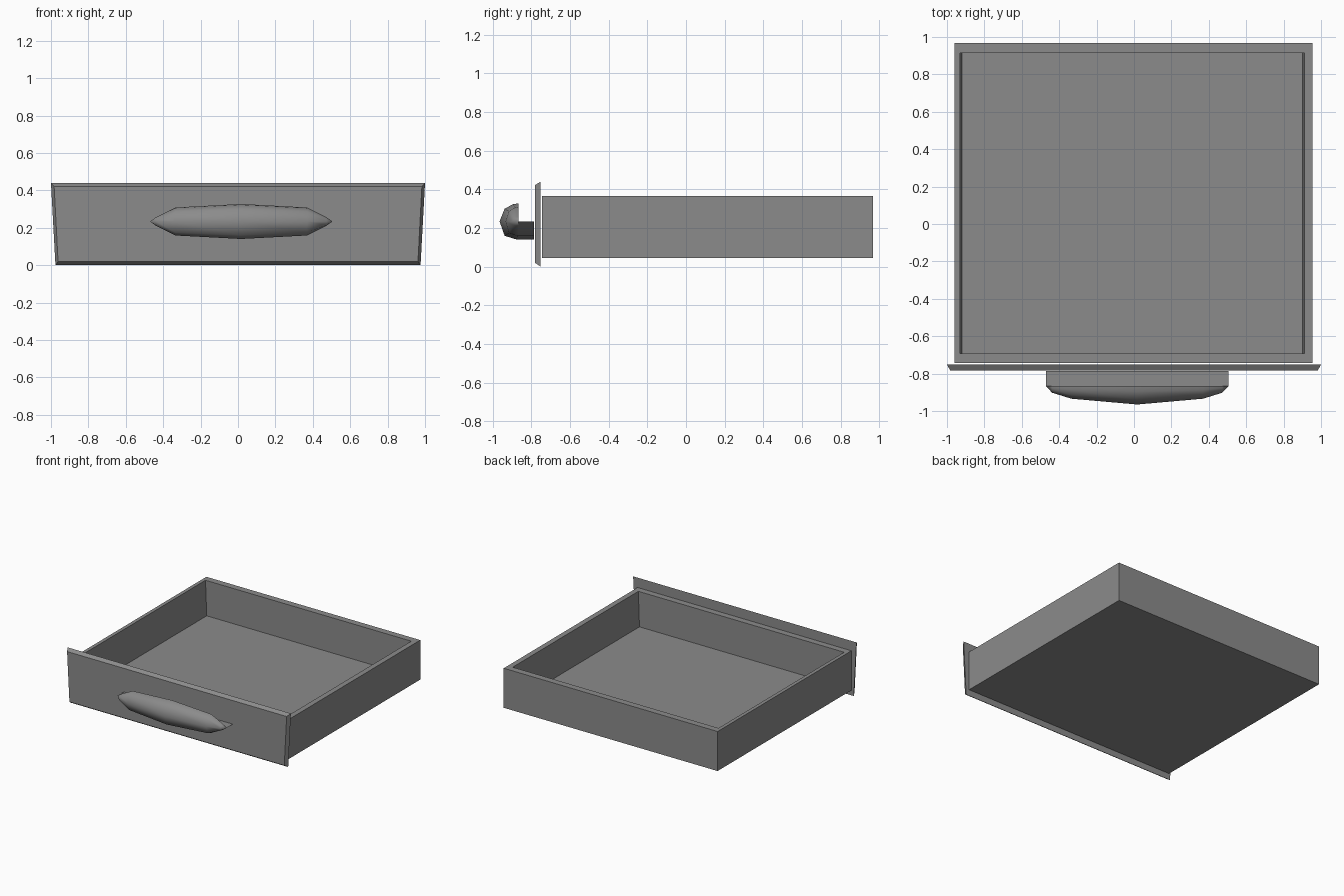
import bpy
import bmesh

cube = bpy.data.objects.get("Cube")
if cube:
    bpy.data.objects.remove(cube, do_unlink=True)

# Single plain grey finish
grey = bpy.data.materials.new("drawer_grey")
grey.use_nodes = True
grey.diffuse_color = (0.26, 0.26, 0.26, 1)
grey.node_tree.nodes["Principled BSDF"].inputs["Base Color"].default_value = (0.26, 0.26, 0.26, 1)


def loft(name, rings, smooth_angle=None):
    """Skin a stack of matching closed rings and cap both ends."""
    bm = bmesh.new()
    loops = [[bm.verts.new(p) for p in ring] for ring in rings]
    n = len(loops[0])
    for a, b in zip(loops, loops[1:]):
        for i in range(n):
            j = (i + 1) % n
            bm.faces.new((a[i], a[j], b[j], b[i]))
    bm.faces.new(loops[0])
    bm.faces.new(loops[-1])
    bmesh.ops.remove_doubles(bm, verts=bm.verts, dist=0.0005)
    bmesh.ops.recalc_face_normals(bm, faces=bm.faces)
    mesh = bpy.data.meshes.new(name)
    bm.to_mesh(mesh)
    bm.free()
    mesh.materials.append(grey)
    obj = bpy.data.objects.new(name, mesh)
    bpy.context.collection.objects.link(obj)
    if smooth_angle:
        bpy.ops.object.select_all(action="DESELECT")
        obj.select_set(True)
        bpy.context.view_layer.objects.active = obj
        bpy.ops.object.shade_smooth_by_angle(angle=smooth_angle)
    return obj


def flat_rect(x0, x1, y0, y1, z):
    return [(x0, y0, z), (x1, y0, z), (x1, y1, z), (x0, y1, z)]


# Open tray: outer walls, rim, then down to the inner floor
outer = (-0.96, 0.955, -0.744, 0.967)
loft("drawer_box", [
    flat_rect(*outer, 0.045),
    flat_rect(*outer, 0.365),
    flat_rect(-0.931, 0.912, -0.693, 0.914, 0.365),
    flat_rect(-0.92, 0.902, -0.693, 0.914, 0.08),
])


# Front panel: slightly tapered board with a chamfered border
def panel_ring(top, bottom, z0, z1, y):
    return [(-bottom, y, z0), (bottom, y, z0), (top, y, z1), (-top, y, z1)]


loft("front_panel", [
    panel_ring(1.0, 0.976, 0.0, 0.44, -0.752),
    panel_ring(0.983, 0.962, 0.02, 0.422, -0.782),
])

# Handle: sections along x as (offset, height scale, depth)
MID_X, MID_Z, BACK_Y, HALF_H = 0.017, 0.234, -0.867, 0.0935
half = [(0, 1, 0.098), (0.352, 0.8, 0.067), (0.455, 0.25, 0.035), (0.4875, 0, 0)]
stations = [(-x, h, d) for x, h, d in reversed(half[1:])] + half
profile = [(0, 1), (0.3, 0.95), (0.73, 0.7), (1, 0), (0.73, -0.8), (0.1, -1), (0, -1)]


def dome_ring(x, h, d):
    return [(MID_X + x, BACK_Y - d * u, MID_Z + HALF_H * h * v) for u, v in profile]


# Rounded grip; the end rings collapse to points
grip_rings = [dome_ring(*s) for s in stations]
tips = [grip_rings[0][0], grip_rings[-1][0]]


def pointed_grip():
    bm = bmesh.new()
    loops = [[bm.verts.new(p) for p in r] for r in grip_rings[1:-1]]
    n = len(profile)
    for a, b in zip(loops, loops[1:]):
        for i in range(n):
            bm.faces.new((a[i], a[(i + 1) % n], b[(i + 1) % n], b[i]))
    for tip, loop in zip(tips, (loops[0], loops[-1])):
        v = bm.verts.new(tip)
        for i in range(n):
            bm.faces.new((v, loop[i], loop[(i + 1) % n]))
    bmesh.ops.recalc_face_normals(bm, faces=bm.faces)
    mesh = bpy.data.meshes.new("handle_grip")
    bm.to_mesh(mesh)
    bm.free()
    mesh.materials.append(grey)
    obj = bpy.data.objects.new("handle_grip", mesh)
    bpy.context.collection.objects.link(obj)
    bpy.ops.object.select_all(action="DESELECT")
    obj.select_set(True)
    bpy.context.view_layer.objects.active = obj
    bpy.ops.object.shade_smooth_by_angle(angle=1.0)


pointed_grip()


# Lower half of the grip outline carried back to the panel
def base_ring(y):
    return [(MID_X + x, y, MID_Z - HALF_H * h) for x, h, d in stations]


loft("handle_base", [base_ring(BACK_Y), base_ring(-0.787)], smooth_angle=0.6)
